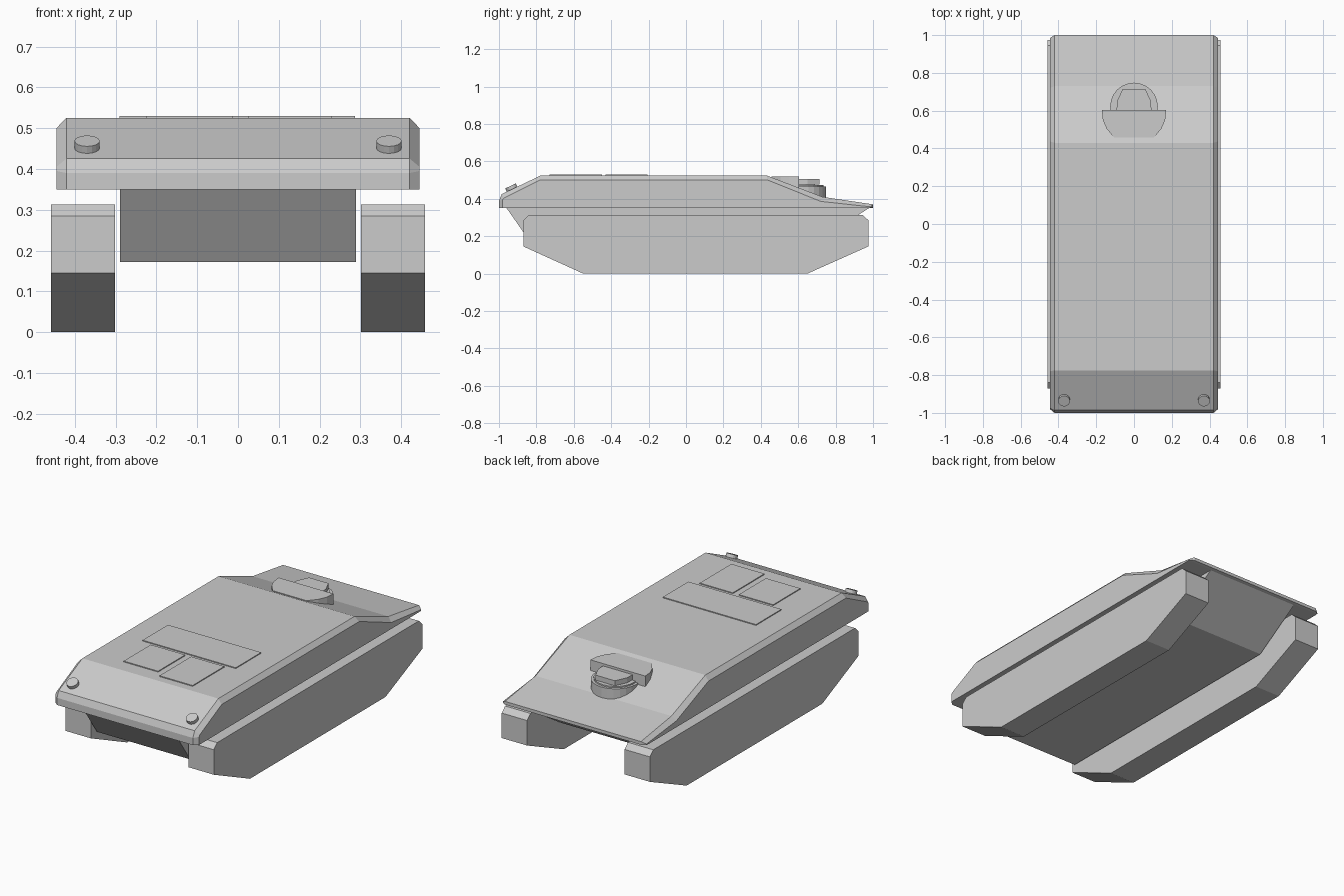
import bpy, bmesh, math
from mathutils import Matrix

if "Cube" in bpy.data.objects:
    bpy.data.objects.remove(bpy.data.objects["Cube"])


def make_object(name, bm):
    bmesh.ops.recalc_face_normals(bm, faces=bm.faces)
    mesh = bpy.data.meshes.new(name)
    bm.to_mesh(mesh)
    bm.free()
    obj = bpy.data.objects.new(name, mesh)
    bpy.context.collection.objects.link(obj)
    return obj


def loft(name, sections):
    """Join matching rings of 3D points and cap both ends."""
    bm = bmesh.new()
    rings = [[bm.verts.new(p) for p in s] for s in sections]
    n = len(rings[0])
    for a, b in zip(rings, rings[1:]):
        for i in range(n):
            j = (i + 1) % n
            bm.faces.new((a[i], a[j], b[j], b[i]))
    bm.faces.new(rings[0])
    bm.faces.new(rings[-1])
    return make_object(name, bm)


def side_ring(x, profile):
    return [(x, y, z) for y, z in profile]


def plan_solid(name, outline, z0, z1):
    return loft(name, [[(x, y, z) for x, y in outline] for z in (z0, z1)])


def disc(name, loc, radius, depth, sides=24, tilt=0):
    bm = bmesh.new()
    m = Matrix.Translation(loc) @ Matrix.Rotation(tilt, 4, 'X')
    bmesh.ops.create_cone(bm, cap_ends=True, segments=sides, radius1=radius,
                          radius2=radius, depth=depth, matrix=m)
    return make_object(name, bm)


# Upper hull: full profile in the middle, inset profile for the bevelled sides
full = [(-1, .35), (-1, .39), (-.985, .425), (-.775, .525), (.43, .525),
        (.73, .41), (1, .37), (1, .352), (.985, .35)]
inset = [(-.98, .35), (-.98, .395), (-.972, .405), (-.78, .50), (.437, .50),
         (.72, .386), (.985, .357), (.985, .352), (.975, .35)]
loft("upper_hull", [side_ring(-.445, inset), side_ring(-.421, full),
                    side_ring(.421, full), side_ring(.445, inset)])

# Lower hull between the tracks
belly = [(-.96, .351), (-.835, .172), (.70, .172), (.98, .351)]
loft("lower_hull", [side_ring(x, belly) for x in (-.289, .289)])

# Tracks and headlights on both sides
track = [(-.55, 0), (.65, 0), (.975, .145), (.975, .285), (.945, .313),
         (-.84, .313), (-.87, .285), (-.87, .145)]
slope = math.atan2(.10, .21)
for s, side in ((-1, "left"), (1, "right")):
    loft(side + "_track", [side_ring(s * x, track) for x in (.302, .459)])
    disc(side + "_headlight", (s * .37, -.932, .456), .031, .028, 16, slope)

# Thin roof hatches
for name, x0, x1, y0, y1 in (("left_hatch", -.225, -.012, -.69, -.45),
                             ("right_hatch", .025, .23, -.73, -.45),
                             ("wide_hatch", -.29, .287, -.43, -.205)):
    plan_solid(name, [(x0, y0), (x1, y0), (x1, y1), (x0, y1)], .52, .53)

# Rear cupola: stepped drum, neck, cap and half-round shield
disc("cupola_base", (0, .622, .413), .126, .107)
disc("cupola_ring", (0, .622, .468), .112, .012)
neck = [(-.08, .60), (.08, .60), (.08, .64), (.055, .69), (-.055, .69), (-.08, .64)]
plan_solid("cupola_neck", neck, .46, .48)
cap = [(-.092, .60), (.092, .60), (.09, .65), (.06, .715), (-.06, .715), (-.09, .65)]
plan_solid("cupola_cap", cap, .477, .505)
shield = [(-.17, .603), (-.165, .55), (-.145, .505), (-.105, .457),
          (.105, .457), (.145, .505), (.165, .55), (.17, .603)]
plan_solid("cupola_shield", shield, .44, .518)
